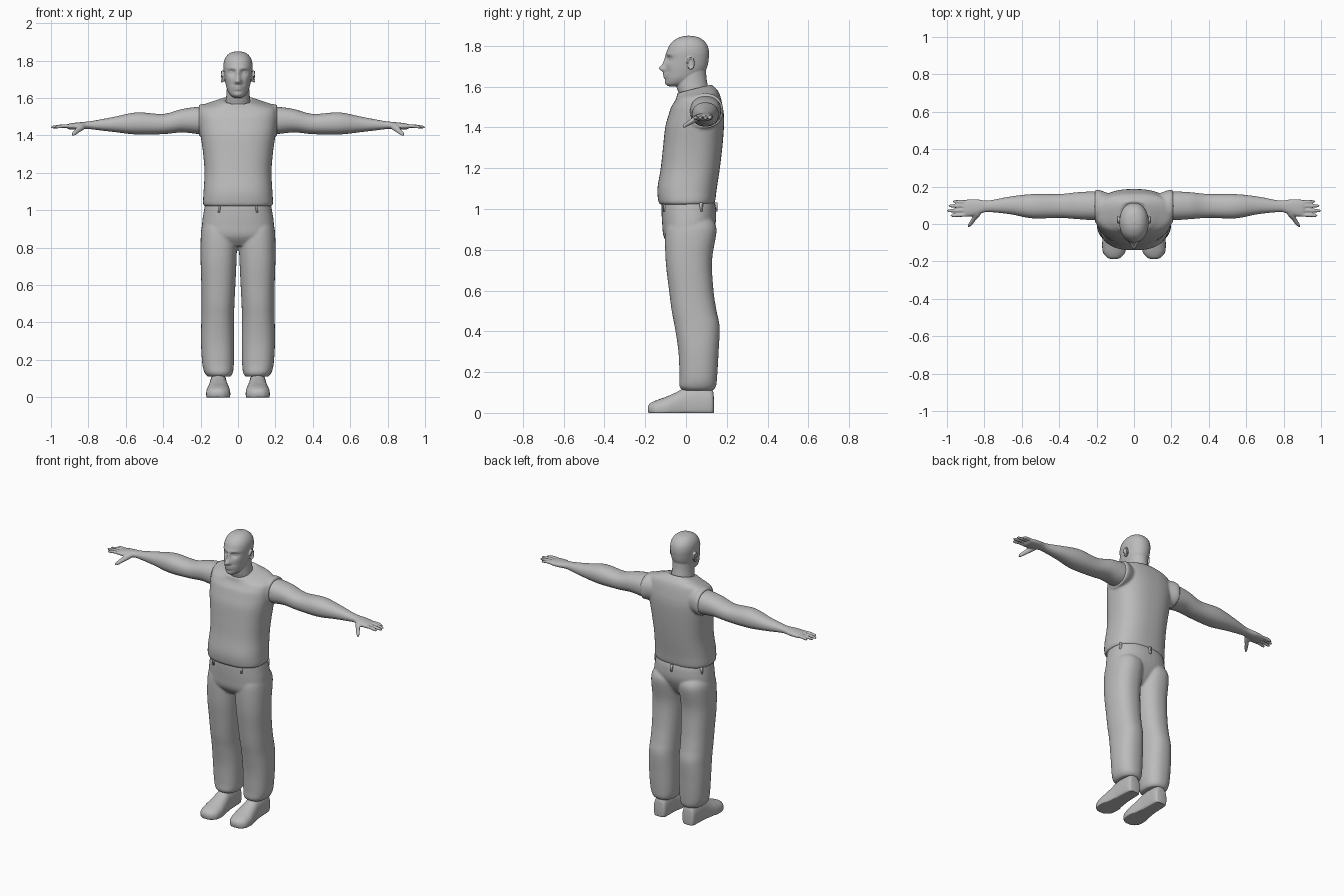
import bpy, bmesh, math
from mathutils import Vector, Matrix

cube = bpy.data.objects.get("Cube")
if cube:
    bpy.data.objects.remove(cube)

# Single clay colour
clay = bpy.data.materials.new("plain_grey")
clay.use_nodes = True
clay.diffuse_color = (.5, .5, .5, 1)
clay.node_tree.nodes["Principled BSDF"].inputs["Base Color"].default_value = (.5, .5, .5, 1)
clay.node_tree.nodes["Principled BSDF"].inputs["Roughness"].default_value = .7

PLACE = {
    "x": lambda t, a, b: Vector((t, a, b)),
    "y": lambda t, a, b: Vector((a, t, b)),
    "z": lambda t, a, b: Vector((a, b, t)),
}
BOTH = (1, -1)


def catmull(p, q, r, s, f):
    return q + (r - p + (p * 2 - q * 5 + r * 4 - s + ((q - r) * 3 + s - p) * f) * f) * f / 2


def smooth_rows(rows, steps):
    """Curve through the cross-sections; each row is t, a0, a1, b0, b1."""
    out = []
    for i in range(len(rows) - 1):
        near = [rows[max(0, min(len(rows) - 1, i + k))] for k in (-1, 0, 1, 2)]
        for s in range(steps):
            out.append([catmull(*vals, s / steps) for vals in zip(*near)])
    return out + [rows[-1]]


def symmetric(rows):
    return [(t, -w, w, back, front) for t, w, back, front in rows]


def loft(bm, axis, rows, power=2, sides=(1,), segs=40, steps=6, shape=None):
    """Skin rounded sections along an axis, with optional mirrored copy."""
    for side in sides:
        rings = []
        for t, a0, a1, b0, b1 in smooth_rows(rows, steps):
            ring = []
            for k in range(segs):
                ang = math.tau * k / segs
                c, s = math.cos(ang), math.sin(ang)
                u = math.copysign(abs(c) ** (2 / power), c)
                v = math.copysign(abs(s) ** (2 / power), s)
                p = PLACE[axis](t, (a0 + a1 + (a1 - a0) * u) / 2, (b0 + b1 + (b1 - b0) * v) / 2)
                if shape:
                    p = shape(p)
                p.x *= side
                ring.append(bm.verts.new(p))
            rings.append(ring)
        for low, high in zip(rings, rings[1:]):
            for k in range(segs):
                n = (k + 1) % segs
                bm.faces.new((low[k], low[n], high[n], high[k]))
        bm.faces.new(rings[0][::-1])
        bm.faces.new(rings[-1])


def ball(bm, place, size):
    m = Matrix.Translation(place) @ Matrix.Diagonal((*size, 1))
    bmesh.ops.create_uvsphere(bm, u_segments=16, v_segments=10, radius=1, matrix=m)


def finish(bm, name, voxel=0, relax=0):
    """Turn the mesh into an object, fusing overlapping volumes if asked."""
    bmesh.ops.recalc_face_normals(bm, faces=bm.faces)
    for f in bm.faces:
        f.smooth = True
    me = bpy.data.meshes.new(name)
    bm.to_mesh(me)
    bm.free()
    me.materials.append(clay)
    ob = bpy.data.objects.new(name, me)
    bpy.context.collection.objects.link(ob)
    if voxel:
        fuse = ob.modifiers.new("fuse", "REMESH")
        fuse.mode = "VOXEL"
        fuse.voxel_size = voxel
        fuse.use_smooth_shade = True
        soften = ob.modifiers.new("soften", "SMOOTH")
        soften.factor = .5
        soften.iterations = relax
    return ob


# Head: skull with sculpted face, ears and neck
FACE = [  # x, z, spread x, spread z, push forward
    (0, 1.69, .011, .012, .028), (0, 1.72, .009, .022, .014),
    (.012, 1.685, .007, .008, .01), (.032, 1.737, .015, .011, -.013),
    (.03, 1.758, .02, .007, .005), (0, 1.661, .02, .006, .01),
    (0, 1.647, .017, .006, .01), (0, 1.62, .016, .01, .005),
    (.046, 1.7, .014, .014, .004),
]


def sculpt_face(p):
    if p.y < 0:
        p.y -= sum(push * math.exp(-(((abs(p.x) - x) / sx) ** 2 + ((p.z - z) / sz) ** 2) / 2)
                   for x, z, sx, sz, push in FACE)
    return p


bm = bmesh.new()
loft(bm, "z", symmetric([
    (1.602, .02, -.085, -.03), (1.615, .04, -.098, .02), (1.64, .056, -.1, .06),
    (1.67, .065, -.1, .09), (1.7, .071, -.098, .105), (1.74, .076, -.097, .112),
    (1.77, .078, -.094, .113), (1.8, .074, -.083, .106), (1.825, .061, -.062, .088),
    (1.843, .038, -.03, .06), (1.85, .006, .005, .02)]),
    power=2.15, segs=112, shape=sculpt_face)
loft(bm, "z", symmetric([
    (1.5, .076, -.03, .12), (1.56, .07, -.035, .115), (1.6, .064, -.046, .108),
    (1.65, .06, -.045, .1), (1.72, .058, -.03, .098)]))
for side in BOTH:
    ball(bm, (side * .032, -.068, 1.737), (.013, .013, .01))
    ball(bm, (side * .077, .02, 1.713), (.007, .015, .026))
    for k in range(15):
        ang = math.radians(-110 + 20 * k)
        ball(bm, (side * .085, .022 + .016 * math.cos(ang), 1.715 + .027 * math.sin(ang)),
             (.007, .005, .005))
finish(bm, "head_and_neck", .004, 2)


# Sleeveless shirt with a sloping neckline and raised armholes
def slope_collar(p):
    rise = max(0, min(1, (p.z - 1.5) / .08))
    p.z += .25 * rise * (p.y - .07)
    return p


bm = bmesh.new()
loft(bm, "z", symmetric([
    (1.022, .176, -.125, .13), (1.035, .187, -.135, .142), (1.1, .184, -.14, .151),
    (1.2, .179, -.124, .166), (1.3, .186, -.113, .178), (1.4, .2, -.102, .186),
    (1.46, .207, -.086, .186), (1.51, .208, -.07, .178), (1.555, .196, -.052, .162),
    (1.58, .135, -.046, .14), (1.598, .078, -.042, .122), (1.59, .062, -.03, .11)]),
    power=2.5, segs=64, shape=slope_collar)
loft(bm, "x", [(.1, .02, .15, 1.42, 1.55), (.18, .008, .18, 1.4, 1.568),
               (.21, .01, .182, 1.397, 1.562)], power=2.2, sides=BOTH)
finish(bm, "shirt", .008, 3)

# Trousers: hips fused with two loose legs gathered at the ankle
bm = bmesh.new()
loft(bm, "z", symmetric([
    (1.04, .174, -.118, .138), (1, .182, -.12, .147), (.93, .192, -.117, .145),
    (.86, .19, -.108, .115), (.81, .13, -.07, .08)]), power=2.4)
loft(bm, "z", [
    (.96, .02, .17, -.07, .12), (.9, .002, .196, -.1, .15), (.75, .007, .2, -.1, .128),
    (.6, .014, .196, -.083, .135), (.5, .019, .195, -.07, .15), (.42, .021, .196, -.055, .165),
    (.3, .02, .198, -.037, .16), (.18, .022, .191, -.032, .153), (.13, .028, .178, -.032, .147),
    (.11, .04, .16, -.015, .132)], power=2.3, sides=BOTH)
finish(bm, "trousers", .007, 3)

# Belt loops at the front, sides and back centre
bm = bmesh.new()
for x, y, turn in ((.1, -.105, .3), (-.1, -.105, -.3), (.166, .075, 1.2), (-.166, .075, -1.2), (0, .147, 0)):
    m = Matrix.Translation((x, y, 1.01)) @ Matrix.Rotation(turn, 4, "Z") @ Matrix.Diagonal((.011, .014, .045, 1))
    bmesh.ops.create_cube(bm, size=1, matrix=m)
finish(bm, "belt_loops")

# Arms with palm, four fingers and thumb
bm = bmesh.new()
loft(bm, "x", [
    (.16, .025, .17, 1.415, 1.55), (.21, .02, .174, 1.408, 1.553), (.3, .026, .17, 1.416, 1.541),
    (.4, .033, .16, 1.407, 1.515), (.54, .03, .16, 1.405, 1.523), (.66, .052, .147, 1.418, 1.5),
    (.76, .063, .128, 1.43, 1.481), (.8, .062, .126, 1.434, 1.475), (.85, .045, .133, 1.432, 1.47),
    (.9, .039, .129, 1.432, 1.464), (.915, .05, .12, 1.44, 1.456)], power=2.2, sides=BOTH)
for root, tip, reach in ((.05, .045, .982), (.073, .071, 1), (.096, .097, .993), (.117, .12, .97)):
    loft(bm, "x", [(x, y - r, y + r, z - r, z + r) for x, y, z, r in (
        (.87, root, 1.448, .01), (.93, (root + tip) / 2, 1.45, .01),
        (reach - .012, tip, 1.445, .008), (reach, tip, 1.444, .002))], sides=BOTH, segs=16)
loft(bm, "y", [(y, x - r, x + r, z - r, z + r) for y, x, z, r in (
    (.08, .825, 1.452, .015), (.05, .838, 1.444, .018), (.02, .86, 1.425, .014),
    (-.005, .877, 1.41, .011), (-.017, .885, 1.402, .004))], sides=BOTH, segs=20)
finish(bm, "arms_and_hands", .005, 2)


# Shoes with flat soles
def flatten(p):
    p.z = max(p.z, 0)
    return p


bm = bmesh.new()
loft(bm, "y", [
    (.137, .085, .125, .01, .07), (.125, .062, .146, -.03, .12), (.06, .058, .152, -.04, .135),
    (0, .056, .154, -.04, .125), (-.05, .048, .162, -.04, .1), (-.1, .041, .17, -.04, .078),
    (-.15, .047, .166, -.03, .06), (-.178, .07, .145, -.01, .045), (-.187, .09, .125, .01, .03)],
    power=2.3, sides=BOTH, shape=flatten)
finish(bm, "shoes")
